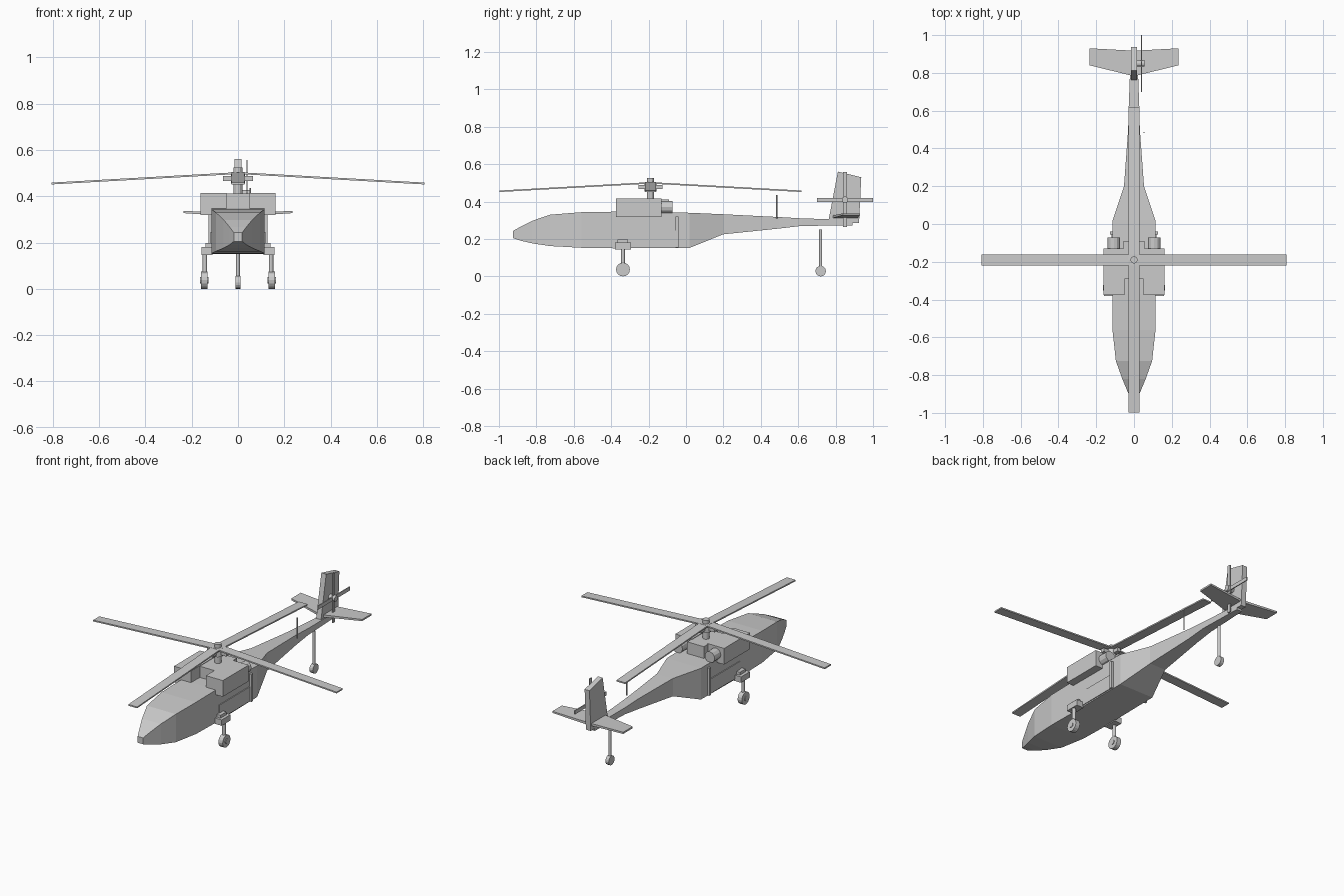
import bpy, bmesh, math
from mathutils import Matrix, Vector

if "Cube" in bpy.data.objects:
    bpy.data.objects.remove(bpy.data.objects["Cube"])


def finish(name, bm):
    bmesh.ops.recalc_face_normals(bm, faces=bm.faces)
    me = bpy.data.meshes.new(name)
    bm.to_mesh(me)
    bm.free()
    ob = bpy.data.objects.new(name, me)
    bpy.context.collection.objects.link(ob)
    return ob


def box(name, x, y, z):
    """Box given by its (min, max) range on each axis."""
    bm = bmesh.new()
    bmesh.ops.create_cube(bm, size=1)
    for v in bm.verts:
        v.co = [r[0] + (c + 0.5) * (r[1] - r[0]) for c, r in zip(v.co, (x, y, z))]
    return finish(name, bm)


def cyl(name, a, b, r, sides=12):
    """Cylinder between two points."""
    a, b = Vector(a), Vector(b)
    d = b - a
    bm = bmesh.new()
    m = Matrix.Translation((a + b) / 2) @ d.to_track_quat('Z', 'Y').to_matrix().to_4x4()
    bmesh.ops.create_cone(bm, cap_ends=True, segments=sides, radius1=r, radius2=r,
                          depth=d.length, matrix=m)
    return finish(name, bm)


def loft(name, rings):
    """Skin between rings of equal point count, capped at the ends."""
    bm = bmesh.new()
    vs = [[bm.verts.new(p) for p in ring] for ring in rings]
    n = len(vs[0])
    for a, b in zip(vs, vs[1:]):
        for i in range(n):
            j = (i + 1) % n
            bm.faces.new((a[i], a[j], b[j], b[i]))
    bm.faces.new(vs[0])
    bm.faces.new(vs[-1])
    return finish(name, bm)


# Fuselage and tail boom: y, half width, bottom z, top z
sections = [(-.925, .018, .205, .243), (-.88, .037, .19, .268), (-.82, .062, .176, .298),
            (-.725, .096, .162, .33), (-.56, .114, .153, .343), (-.37, .115, .15, .346),
            (.02, .113, .153, .34), (.2, .053, .225, .332), (.5, .031, .256, .317),
            (.62, .028, .27, .31), (.89, .018, .272, .302)]
loft("fuselage", [[(-w, y, b), (w, y, b), (w, y, t), (-w, y, t)] for y, w, b, t in sections])

# Central gearbox housing
box("gearbox_housing", (-.055, .055), (-.29, -.09), (.33, .412))

for s, side in ((-1, "left"), (1, "right")):
    def mx(a, b):
        return tuple(sorted((s * a, s * b)))

    # Engines and exhausts
    box(side + "_engine", mx(.05, .162), (-.375, -.13), (.318, .415))
    cyl(side + "_exhaust", (s * .107, -.14, .37), (s * .107, -.072, .37), .033)

    # Sliding door with its rear post and rail
    box(side + "_door", mx(.11, .119), (-.345, -.05), (.158, .245))
    box(side + "_door_post", mx(.11, .127), (-.055, -.04), (.155, .32))

    # Main landing gear
    box(side + "_gear_mount", mx(.11, .158), (-.38, -.295), (.145, .18))
    box(side + "_gear_cap", mx(.11, .14), (-.365, -.31), (.18, .197))
    cyl(side + "_gear_strut", (s * .143, -.337, .04), (s * .143, -.337, .15), .01)
    cyl(side + "_wheel", (s * .132, -.337, .037), (s * .16, -.337, .037), .037, 16)
    cyl(side + "_wheel_hub", (s * .128, -.337, .037), (s * .164, -.337, .037), .014)

    # Tapered horizontal stabiliser
    loft(side + "_stabiliser", [
        [(s * x, f, z), (s * x, b, z), (s * x, b, z + t), (s * x, f, z + t)]
        for x, f, b, z, t in ((.01, .785, .918, .312, .014), (.235, .84, .93, .327, .01))])

# Tail fin
fin = [(.76, .288), (.925, .284), (.937, .53), (.812, .56)]
loft("tail_fin", [[(x, y, z) for y, z in fin] for x in (-.016, .016)])

# Tail wheel
cyl("tail_strut", (0, .72, .03), (0, .72, .25), .008)
cyl("tail_wheel", (-.011, .72, .028), (.011, .72, .028), .028, 16)

# Aerial
cyl("aerial", (.053, .485, .31), (.053, .485, .435), .003, 6)

# Main rotor
RY = -.19
cyl("rotor_mast", (0, RY, .40), (0, RY, .525), .019)
cyl("rotor_hub", (0, RY, .455), (0, RY, .502), .031)
for i in range(4):
    rot = Matrix.Translation((0, RY, 0)) @ Matrix.Rotation(i * math.pi / 2, 4, 'Z')
    arm = box("hub_arm_%d" % i, (.01, .064), (-.011, .011), (.466, .488))
    blade = loft("main_blade_%d" % i, [
        [(x, -.029, z), (x, .029, z), (x, .029, z + .008), (x, -.029, z + .008)]
        for x, z in ((.0, .496), (.807, .451))])
    for ob in (arm, blade):
        ob.data.transform(rot)

# Tail rotor
cyl("tail_rotor_hub", (.01, .85, .41), (.056, .85, .41), .017)
box("tail_blade_level", (.036, .042), (.70, 1.0), (.398, .42))
box("tail_blade_upright", (.036, .042), (.839, .861), (.263, .557))
